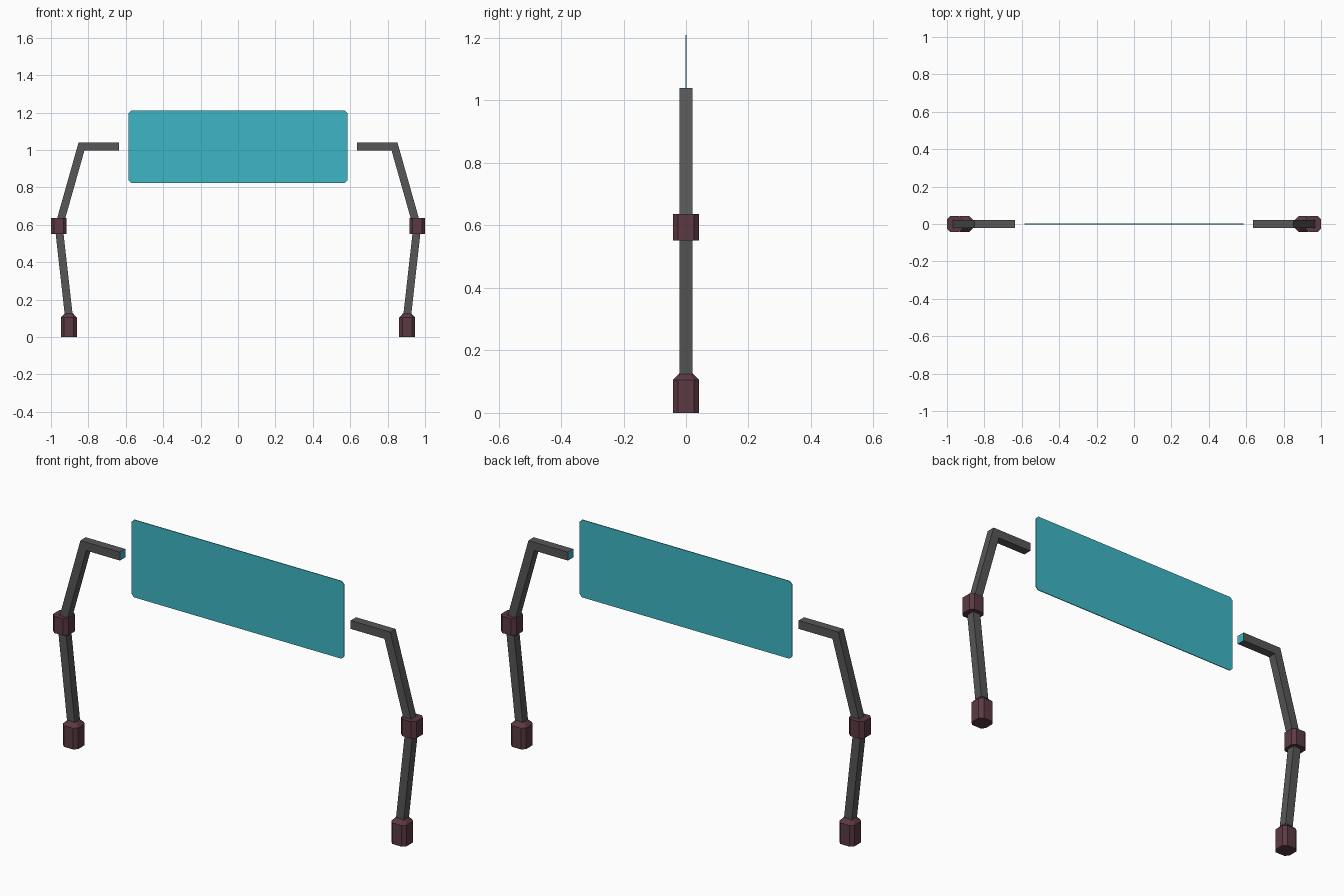
import bpy, bmesh
from mathutils import Vector

if "Cube" in bpy.data.objects:
    bpy.data.objects.remove(bpy.data.objects["Cube"], do_unlink=True)


def material(name, rgb):
    mat = bpy.data.materials.new(name)
    mat.use_nodes = True
    mat.diffuse_color = (*rgb, 1)
    mat.node_tree.nodes["Principled BSDF"].inputs["Base Color"].default_value = (*rgb, 1)
    return mat


GRAY = material("dark_gray", (0.095, 0.095, 0.095))
MAROON = material("dark_maroon", (0.105, 0.042, 0.054))
TEAL = material("teal", (0.047, 0.47, 0.56))


def loft(name, rings, mats, end_material=0):
    """Skin a row of matching rings and cap both ends."""
    bm = bmesh.new()
    loops = [[bm.verts.new(p) for p in ring] for ring in rings]
    for a, b in zip(loops, loops[1:]):
        for i in range(len(a)):
            j = (i + 1) % len(a)
            bm.faces.new((a[i], a[j], b[j], b[i]))
    bm.faces.new(loops[0])
    bm.faces.new(loops[-1]).material_index = end_material
    bmesh.ops.recalc_face_normals(bm, faces=bm.faces)
    mesh = bpy.data.meshes.new(name)
    bm.to_mesh(mesh)
    bm.free()
    for mat in mats:
        mesh.materials.append(mat)
    obj = bpy.data.objects.new(name, mesh)
    bpy.context.collection.objects.link(obj)
    return obj


def chamfered(w, h, cut):
    """Outline of a rectangle with half sizes w, h and cut corners."""
    return [(w, cut - h), (w, h - cut), (w - cut, h), (cut - w, h),
            (-w, h - cut), (-w, cut - h), (cut - w, -h), (w - cut, -h)]


def collar(name, x, levels):
    """Octagonal block from (height, half width) levels."""
    rings = [[(x + px, py, z) for px, py in chamfered(r, r, r * 0.4)] for z, r in levels]
    return loft(name, rings, [MAROON])


def tube(name, path, half):
    """Square tube with mitred corners along a path in the xz plane."""
    pts = [Vector(p) for p in path]
    dirs = [(b - a).normalized() for a, b in zip(pts, pts[1:])]
    rings = []
    for i, p in enumerate(pts):
        before, after = dirs[max(i - 1, 0)], dirs[min(i, len(dirs) - 1)]
        n = Vector((-after.y, after.x))
        m = (n + Vector((-before.y, before.x))).normalized()
        m *= half / m.dot(n)
        rings.append([(p.x + s * m.x, t * half, p.y + s * m.y)
                      for s, t in ((-1, -1), (1, -1), (1, 1), (-1, 1))])
    return loft(name, rings, [GRAY, TEAL], 1)


# Bent legs with feet and knee collars, one per side
for side, s in (("left", 1), ("right", -1)):
    tube(side + "_bent_leg",
         [(s * 0.903, 0.1), (s * 0.958, 0.59), (s * 0.837, 1.018), (s * 0.635, 1.018)], 0.021)
    collar(side + "_foot", s * 0.904, [(0, 0.042), (0.105, 0.042), (0.126, 0.022)])
    collar(side + "_knee_collar", s * 0.958, [(0.552, 0.042), (0.636, 0.042)])

# Thin panel with clipped corners
loft("panel", [[(x, y, 1.017 + z) for x, z in chamfered(0.585, 0.193, 0.014)]
               for y in (-0.002, 0.002)], [TEAL])
